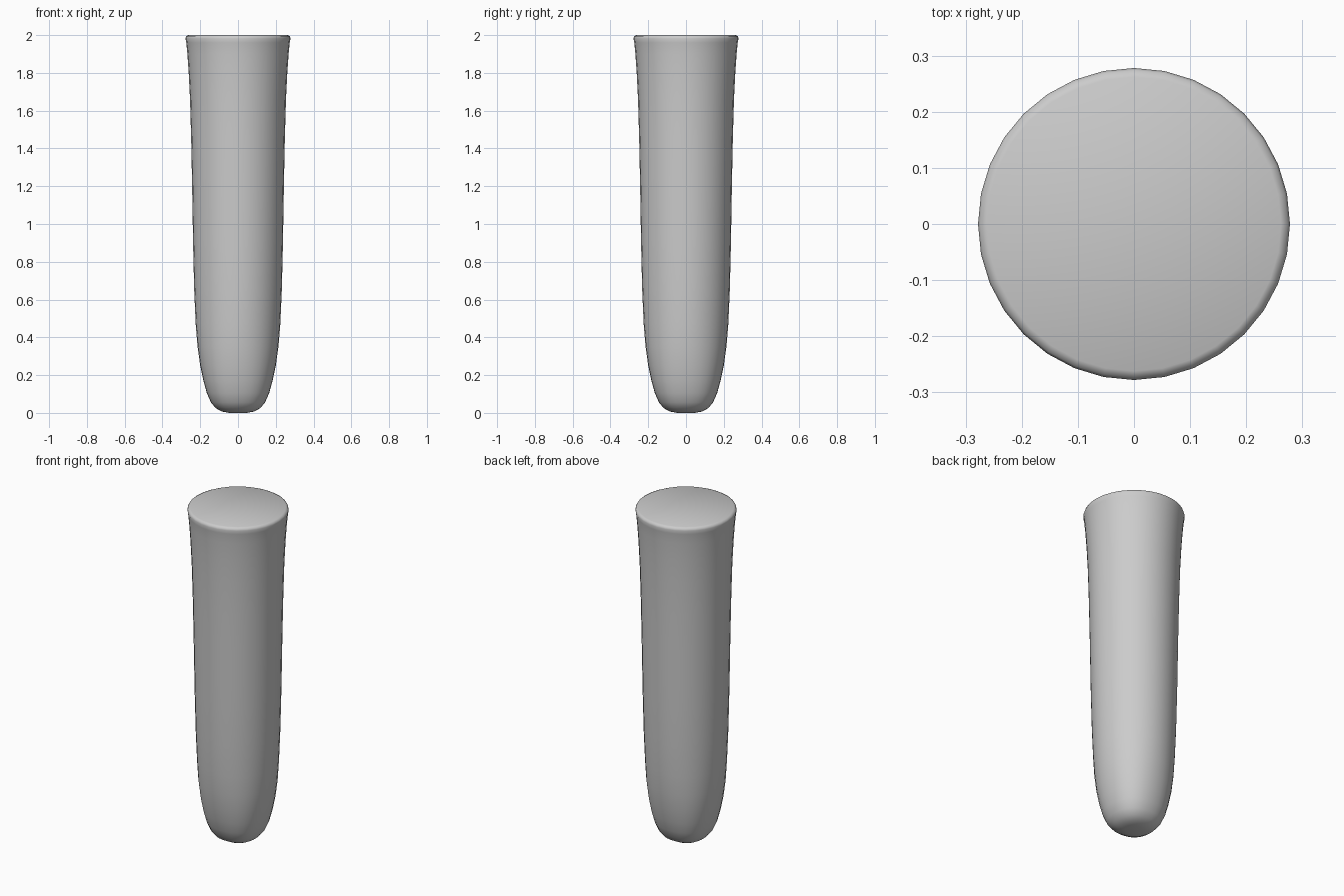
import bpy, bmesh, math

if "Cube" in bpy.data.objects:
    bpy.data.objects.remove(bpy.data.objects["Cube"])

SIDES = 32
# (radius, height) side profile, bottom to top
PROFILE = [(0.045, 0.0), (0.085, 0.007), (0.118, 0.025), (0.143, 0.055),
           (0.165, 0.105), (0.183, 0.17), (0.2, 0.25), (0.214, 0.35),
           (0.224, 0.47), (0.232, 0.65), (0.238, 0.9), (0.243, 1.2),
           (0.248, 1.45), (0.254, 1.66), (0.261, 1.8), (0.268, 1.9),
           (0.274, 1.96), (0.278, 1.982), (0.274, 1.994), (0.262, 2.0)]

bm = bmesh.new()

# Body: round at the top, slightly squared towards the foot
rings = []
for r, z in PROFILE:
    square = 0.06 * max(0.0, 1 - z / 0.5)
    ring = []
    for i in range(SIDES):
        a = 2 * math.pi * i / SIDES
        k = r * (1 + square * (1 - math.cos(4 * a)) / 2)
        ring.append(bm.verts.new((k * math.cos(a), k * math.sin(a), z)))
    rings.append(ring)
for lo, hi in zip(rings, rings[1:]):
    for i in range(SIDES):
        j = (i + 1) % SIDES
        bm.faces.new((lo[i], lo[j], hi[j], hi[i]))

# Closed ends
bm.faces.new(rings[0][::-1])
bm.faces.new(rings[-1])
for f in bm.faces:
    f.smooth = True

mesh = bpy.data.meshes.new("tapered_body")
bm.to_mesh(mesh)
bm.free()
body = bpy.data.objects.new("tapered_body", mesh)
bpy.context.collection.objects.link(body)
